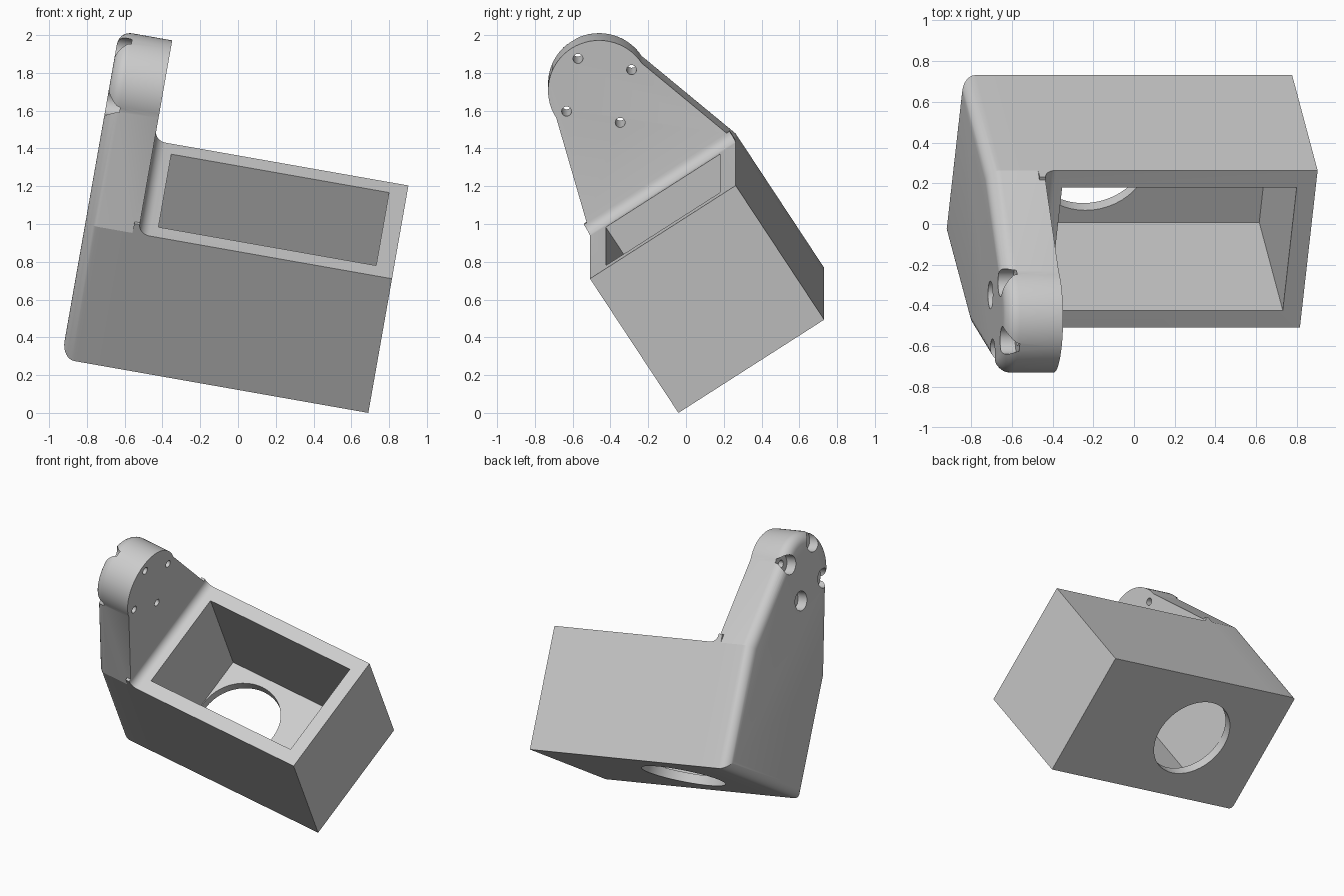
import bpy, bmesh, math
from mathutils import Matrix, Vector

cube = bpy.data.objects.get("Cube")
if cube:
    bpy.data.objects.remove(cube, do_unlink=True)

# Main dimensions, in the bracket's own untilted frame
LENGTH, DEPTH, HEIGHT = 1.65, 0.92, 0.86
PLATE_IN = -1.365                    # inner face of the mounting plate
MID, TAB_Z, TAB_R = DEPTH / 2, 1.48, 0.27
ROUND, FILLET = 0.07, 0.06


def arc(cx, cy, r, start, end, steps):
    return [(cx + r * math.cos(math.radians(start + (end - start) * i / steps)),
             cy + r * math.sin(math.radians(start + (end - start) * i / steps)))
            for i in range(steps + 1)]


def prism(name, points, axis, low, high, round_low=0):
    """Extrude a closed profile along an axis, optionally rounding the low end."""
    def place(p, t):
        c = list(p)
        c.insert(axis, t)
        return Vector(c)
    bm = bmesh.new()
    ends = [[bm.verts.new(place(p, t)) for p in points] for t in (low, high)]
    cap = bm.faces.new(ends[0])
    bm.faces.new(ends[1])
    n = len(points)
    for i in range(n):
        j = (i + 1) % n
        bm.faces.new((ends[0][i], ends[0][j], ends[1][j], ends[1][i]))
    bmesh.ops.recalc_face_normals(bm, faces=bm.faces)
    if round_low:
        bmesh.ops.bevel(bm, geom=list(cap.edges), offset=round_low, segments=8,
                        profile=0.5, affect='EDGES', clamp_overlap=False)
    mesh = bpy.data.meshes.new(name)
    bm.to_mesh(mesh)
    bm.free()
    obj = bpy.data.objects.new(name, mesh)
    bpy.context.scene.collection.objects.link(obj)
    return obj


def disc(name, cx, cy, r, axis, low, high):
    return prism(name, arc(cx, cy, r, 0, 360, 48)[:-1], axis, low, high)


def combine(target, other, operation):
    mod = target.modifiers.new(operation.lower(), 'BOOLEAN')
    mod.operation, mod.solver, mod.object = operation, 'EXACT', other
    bpy.context.view_layer.update()
    with bpy.context.temp_override(object=target, active_object=target):
        bpy.ops.object.modifier_apply(modifier=mod.name)
    bpy.data.objects.remove(other, do_unlink=True)


# Mounting plate: tapered profile with a round tab, outer rim rounded
plate_profile = ([(0, 0), (DEPTH, 0), (DEPTH, HEIGHT)]
                 + arc(MID, TAB_Z, TAB_R, 0, 180, 32) + [(0, HEIGHT)])
bracket = prism("bracket_housing", plate_profile, 0, -LENGTH, PLATE_IN, ROUND)

# Box body with a concave fillet running into the plate
box_profile = ([(PLATE_IN - 0.03, 0), (0, 0), (0, HEIGHT)]
               + arc(PLATE_IN + FILLET, HEIGHT + FILLET, FILLET, 270, 180, 8)
               + [(PLATE_IN - 0.03, HEIGHT + FILLET)])
combine(bracket, prism("box_body", box_profile, 1, 0, DEPTH), 'UNION')

# Open cavity and the round opening in its floor
cavity_profile = [(-1.265, 0.1), (-0.095, 0.1), (-0.095, 0.82), (-1.265, 0.82)]
combine(bracket, prism("cavity", cavity_profile, 2, 0.065, 1.0), 'DIFFERENCE')
combine(bracket, disc("floor_opening", -0.97, MID, 0.29, 2, -0.1, 0.2), 'DIFFERENCE')

# Four screw holes with wide recesses on the outer side
for k in range(4):
    a = math.radians(90 * k)
    y, z = MID + 0.205 * math.cos(a), TAB_Z + 0.205 * math.sin(a)
    combine(bracket, disc("screw_hole", y, z, 0.026, 0, -1.8, -1.2), 'DIFFERENCE')
    combine(bracket, disc("screw_recess", y, z, 0.068, 0, -1.8, -1.575), 'DIFFERENCE')

# Tilt the part into its resting pose
pose = (Matrix.Translation((0.69, -0.04, 0))
        @ Matrix.Rotation(math.radians(10), 4, 'Y')
        @ Matrix.Rotation(math.radians(33), 4, 'X'))
bracket.data.transform(pose)

# Plain grey finish
grey = bpy.data.materials.new("light_grey")
grey.use_nodes = True
colour = (0.6, 0.6, 0.6, 1)
grey.diffuse_color = colour
grey.node_tree.nodes["Principled BSDF"].inputs["Base Color"].default_value = colour
bracket.data.materials.clear()
bracket.data.materials.append(grey)
for face in bracket.data.polygons:
    face.material_index = 0

bpy.ops.object.select_all(action='DESELECT')
bracket.select_set(True)
bpy.context.view_layer.objects.active = bracket
bpy.ops.object.shade_smooth_by_angle(angle=math.radians(16))
